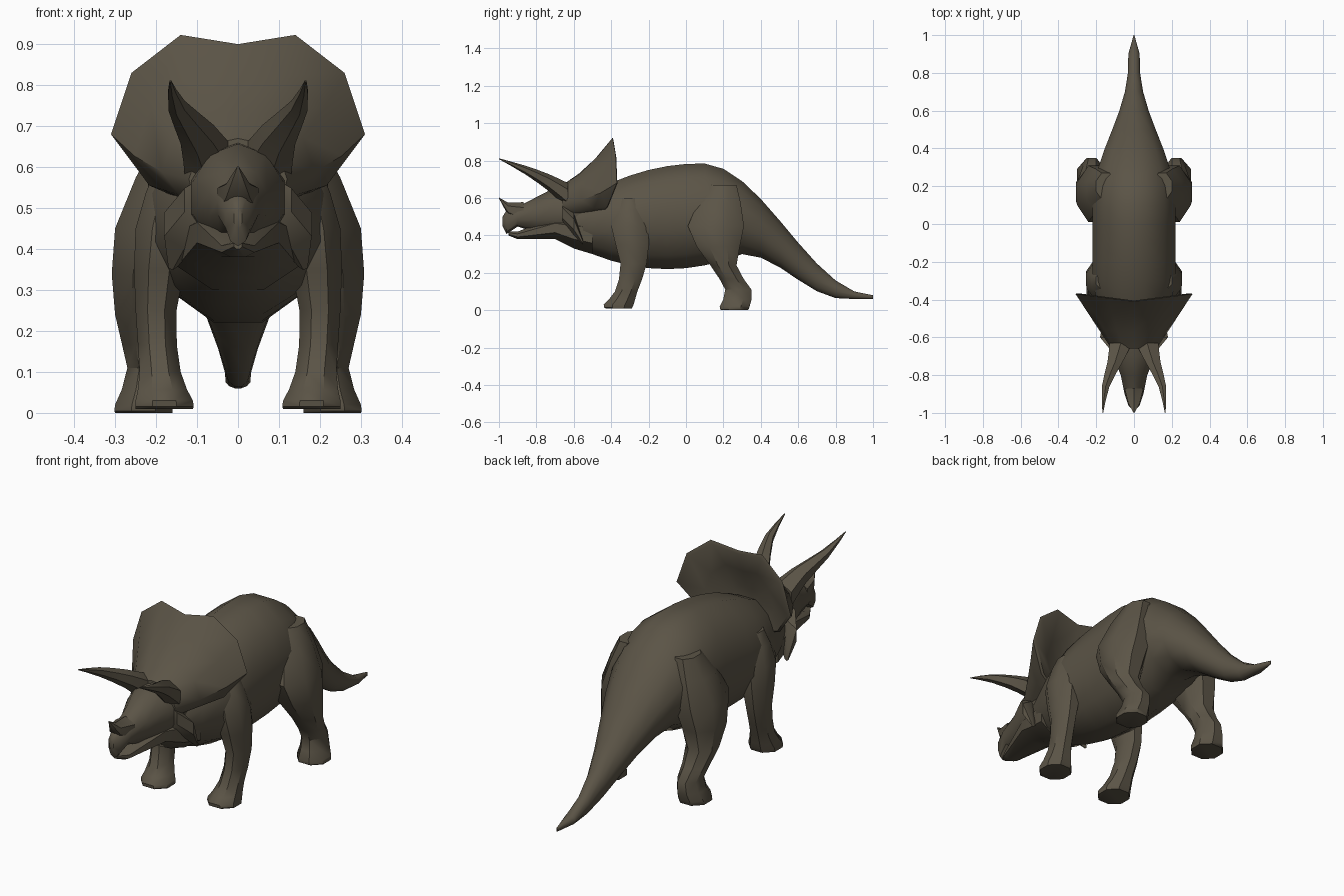
import bpy, bmesh, math
from mathutils import Vector

cube = bpy.data.objects.get("Cube")
if cube:
    bpy.data.objects.remove(cube, do_unlink=True)

colour = (.105, .089, .062, 1)
hide = bpy.data.materials.new("dark olive hide")
hide.use_nodes = True
hide.diffuse_color = colour
hide.node_tree.nodes["Principled BSDF"].inputs["Base Color"].default_value = colour


def skin(name, rings, mirror=False):
    """Bridge closed rings of points, cap both ends, optionally mirror in x."""
    bm = bmesh.new()
    loops = [[bm.verts.new(point) for point in ring] for ring in rings]
    for lower, upper in zip(loops, loops[1:]):
        for i in range(len(lower)):
            bm.faces.new((lower[i - 1], lower[i], upper[i], upper[i - 1]))
    bm.faces.new(loops[0])
    bm.faces.new(loops[-1])
    bmesh.ops.recalc_face_normals(bm, faces=bm.faces)
    mesh = bpy.data.meshes.new(name)
    bm.to_mesh(mesh)
    bm.free()
    mesh.materials.append(hide)
    part = bpy.data.objects.new(name, mesh)
    bpy.context.collection.objects.link(part)
    if mirror:
        part.modifiers.new("Mirror", 'MIRROR').use_mirror_merge = False
    bpy.ops.object.select_all(action='DESELECT')
    part.select_set(True)
    bpy.context.view_layer.objects.active = part
    bpy.ops.object.shade_smooth_by_angle(angle=math.radians(40))


def loft(name, sections, sides, upright=False, mirror=False):
    """Sections hold a centre and one or two radii; rings lie flat if upright."""
    rings = []
    for x, y, z, *radii in sections:
        ring = []
        for i in range(sides):
            angle = math.tau * (i + .5) / sides
            flat = math.cos(math.pi / sides)
            across = radii[0] * math.cos(angle) / flat
            along = radii[-1] * math.sin(angle) / flat
            offset = (across, along, 0) if upright else (across, 0, along)
            ring.append(Vector((x, y, z)) + Vector(offset))
        rings.append(ring)
    skin(name, rings, mirror)


def refine(sections):
    """Insert a smooth in-between section between each neighbouring pair."""
    padded = [sections[0], *sections, sections[-1]]
    result = []
    for before, start, end, after in zip(padded, padded[1:], padded[2:], padded[3:]):
        result.append(start)
        result.append([(9 * (b + c) - a - d) / 16
                       for a, b, c, d in zip(before, start, end, after)])
    return result + [sections[-1]]


def band(y, bottom, top, half_width):
    """Upright cross-section on the centre line."""
    return (0, y, (bottom + top) / 2, half_width, (top - bottom) / 2)


def ease(start, end, t):
    t = min(max(t, 0), 1)
    return start + (end - start) * (1 - math.cos(math.pi * t)) / 2


# Trunk: arched back, sagging belly, and a tail easing down to its tip
def back_line(y):
    return ease(.785, .08, (y - .08) / .92) - .45 * min(y - .08, 0) ** 2


def belly_line(y):
    if y < .3:
        return .22 + .5 * (y + .1) ** 2
    return ease(.3, .06, (y - .3) / .55)


def girth(y):
    return max(.002, min(ease(.22, .03, (y - .1) / .75), .3 * (1 - y), .36 + .4 * y))


stations = [i / 10 for i in range(-6, 11)]
loft("body_and_tail",
     [band(y, belly_line(y), back_line(y), girth(y)) for y in stations], sides=12)

# Legs, from shoulder or hip down to the sole
loft("front_leg", refine([
    (.15, -.3, .6, .05, .05),
    (.18, -.3, .45, .07, .1),
    (.2, -.28, .25, .05, .07),
    (.19, -.32, .1, .05, .06),
    (.18, -.36, .03, .07, .08),
    (.18, -.36, .01, .07, .07)]), sides=8, upright=True, mirror=True)
loft("hind_leg", refine([
    (.15, .2, .67, .05, .07),
    (.2, .16, .45, .1, .15),
    (.23, .2, .24, .07, .07),
    (.22, .28, .11, .05, .07),
    (.23, .26, .02, .07, .08),
    (.23, .26, 0, .07, .07)]), sides=8, upright=True, mirror=True)

# Head: skull with hooked beak, and a lower jaw below the mouth gap
loft("skull", [
    band(-.98, .45, .5, .01),
    band(-.96, .41, .53, .03),
    band(-.9, .45, .55, .05),
    band(-.8, .42, .6, .07),
    band(-.7, .4, .65, .11),
    band(-.5, .4, .66, .13)], sides=10)
loft("lower_jaw", [
    band(-.95, .4, .42, .01),
    band(-.9, .38, .42, .04),
    band(-.7, .38, .5, .1),
    band(-.6, .33, .5, .13),
    band(-.5, .3, .5, .15)], sides=8)

# Cheek spikes and horns
loft("cheek_spike", [
    (.08, -.66, .52, .05),
    (.13, -.6, .46, .05),
    (.16, -.55, .36, .01)], sides=6, mirror=True)
loft("brow_horn", refine([
    (.07, -.63, .61, .06),
    (.1, -.73, .68, .04),
    (.15, -.86, .75, .02),
    (.165, -1, .81, .002)]), sides=6, mirror=True)
loft("nose_horn", [
    (0, -.87, .52, .05),
    (0, -.95, .54, .03),
    (0, -1, .6, .002)], sides=6)

# Neck frill: a cone flaring from the skull to a twelve-point rim, hollow behind
reach = [.22, .28, .3, .31, .25, .2, .18]
reach += reach[-2:0:-1]
collar, rim = [], []
for i, radius in enumerate(reach):
    angle = math.tau * i / len(reach)
    side, rise = math.sin(angle), math.cos(angle)
    collar.append(Vector((.12 * side, -.66, .57 + .1 * rise)))
    x, z = radius * side, .68 + radius * rise
    rim.append(Vector((x, -.41 + .13 * abs(x) - .4 * max(0, .65 - z), z)))


def flare(t):
    """Ring part way up the frill, dipping slightly over the upper half."""
    dip = Vector((0, 0, .02))
    return [p.lerp(q, t) - (dip if q.z > .6 else dip * 0) for p, q in zip(collar, rim)]


hub = Vector((0, -.5, .62))
rear = [p + Vector((0, .01, 0)) for p in rim]
hollow = [[hub.lerp(p, t) for p in rear] for t in (.95, .6, .25)]
skin("neck_frill", [collar, flare(.35), flare(.7), rim, *hollow])
